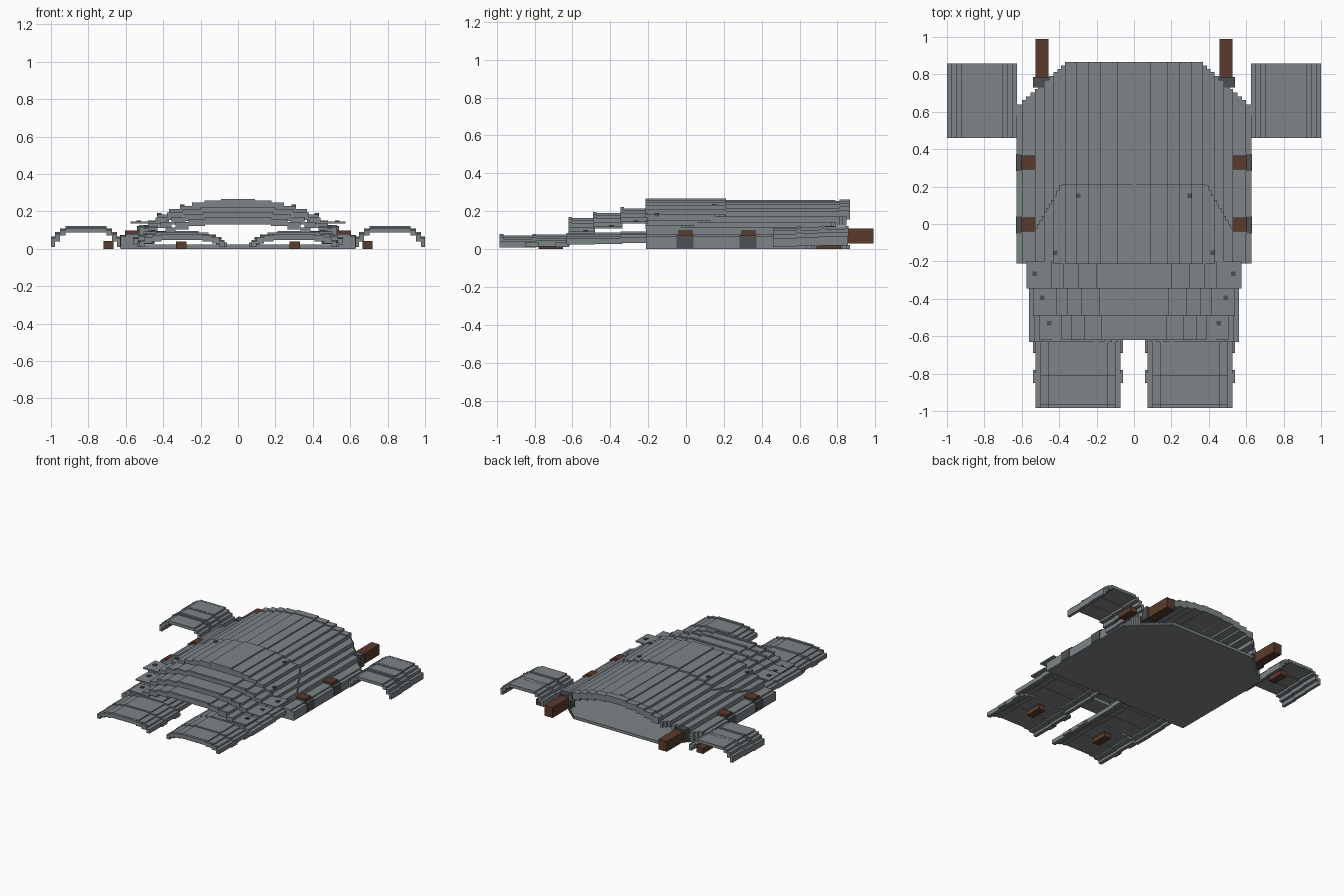
import bpy, bmesh

if "Cube" in bpy.data.objects:
    bpy.data.objects.remove(bpy.data.objects["Cube"])


def material(name, rgb):
    m = bpy.data.materials.new(name)
    m.diffuse_color = (*rgb, 1)
    m.use_nodes = True
    m.node_tree.nodes["Principled BSDF"].inputs["Base Color"].default_value = m.diffuse_color
    return m


STEEL = material("steel grey", (0.205, 0.23, 0.24))
LEATHER = material("brown leather", (0.105, 0.042, 0.025))
IRON = material("dark iron", (0.075, 0.08, 0.082))


def build(name, boxes, mat):
    """One object from boxes given as (x0, x1, y0, y1, z0, z1)."""
    bm = bmesh.new()
    for x0, x1, y0, y1, z0, z1 in boxes:
        v = [bm.verts.new((x, y, z)) for z in (z0, z1)
             for x, y in ((x0, y0), (x1, y0), (x1, y1), (x0, y1))]
        for f in ((3, 2, 1, 0), (4, 5, 6, 7), (0, 1, 5, 4),
                  (1, 2, 6, 5), (2, 3, 7, 6), (3, 0, 4, 7)):
            bm.faces.new([v[i] for i in f])
    me = bpy.data.meshes.new(name)
    bm.to_mesh(me)
    bm.free()
    me.materials.append(mat)
    ob = bpy.data.objects.new(name, me)
    bpy.context.collection.objects.link(ob)
    return ob


def both(boxes):
    """Add the mirror image of every box across x = 0."""
    return boxes + [(-b[1], -b[0], *b[2:]) for b in boxes]


def arch(steps, y0, y1, cx=0, lift=0):
    """Stepped arch: steps are (half width, bottom, top) from crown outwards."""
    boxes, inner = [], None
    for half, z0, z1 in steps:
        z0, z1 = z0 + lift, z1 + lift
        if inner is None:
            boxes.append((cx - half, cx + half, y0, y1, z0, z1))
        else:
            boxes.append((cx + inner, cx + half, y0, y1, z0, z1))
            boxes.append((cx - half, cx - inner, y0, y1, z0, z1))
        inner = half
    return boxes


def corner_y(x):
    """Rear outline with cut corners."""
    return min(0.865, 0.865 - (x - 0.36) * 0.89)


# shell columns: half width, underside, top
SHELL = [(0.09, 0.215, 0.255), (0.18, 0.205, 0.245), (0.245, 0.19, 0.235),
         (0.31, 0.175, 0.218), (0.37, 0.155, 0.2), (0.43, 0.125, 0.172),
         (0.48, 0.095, 0.14), (0.53, 0.07, 0.115), (0.6, 0.0, 0.078),
         (0.628, 0.0, 0.068)]


def stepped_columns(z_of):
    """Columns running front to back, cut finely at the rear corners."""
    boxes, x0 = [], 0.0
    for step in SHELL:
        half = step[0]
        n = max(1, round((half - x0) / 0.02)) if half > 0.36 else 1
        for i in range(n):
            a, b = x0 + (half - x0) * i / n, x0 + (half - x0) * (i + 1) / n
            boxes.append((a, b, -0.21, corner_y((a + b) / 2), *z_of(step)))
        x0 = half
    return both(boxes)


build("back_plate", stepped_columns(lambda s: (0.0, 0.022)), STEEL)
build("shell", stepped_columns(lambda s: (s[1], s[2])), STEEL)
build("shell_ridge", [(-0.012, 0.012, 0.2, 0.79, 0.25, 0.259)], STEEL)

# raised rear rim
build("rear_rim", arch([(h, a, b + 0.007) for h, a, b in SHELL[:5]], 0.812, 0.866), STEEL)

# chest overlay, flaring towards the front
chest, inner = [], 0.0
for half, z0, z1 in SHELL[:8]:
    n = 4 if half > 0.4 else 1
    for i in range(n):
        a, b = inner + (half - inner) * i / n, inner + (half - inner) * (i + 1) / n
        end = min(0.21, 0.21 - ((a + b) / 2 - 0.39) * 1.75)
        chest.append((a, b, -0.213, end, z1 - 0.01, z1 + 0.012))
    inner = half
build("chest_plate", both(chest), STEEL)

# waist lames with thin side flanges
LAMES = [(-0.345, -0.2, 0.575, 0.215), (-0.49, -0.335, 0.54, 0.19),
         (-0.62, -0.48, 0.505, 0.163)]
for i, (y0, y1, w, top) in enumerate(LAMES):
    k = w / 0.575
    steps = [(0.2 * k, top - 0.032, top), (0.3 * k, top - 0.042, top - 0.012),
             (0.38 * k, top - 0.06, top - 0.028), (0.44 * k, top - 0.08, top - 0.048),
             (w, top - 0.08, top - 0.07)]
    boxes = arch(steps, y0, y1)
    # raised front lip
    boxes += arch([(h, b - 0.01, b + 0.007) for h, a, b in steps[:3]], y0, y0 + 0.018)
    build(f"waist_lame_{i + 1}", boxes, STEEL)

# hip, thigh and leg arches
LEG = [(0.11, 0.05, 0.074), (0.16, 0.043, 0.066), (0.2, 0.032, 0.056),
       (0.227, 0.012, 0.044)]
hips, legs = [], []
for y0, y1, lift in ((-0.345, -0.2, 0.02), (-0.49, -0.335, 0.014), (-0.63, -0.48, 0.012)):
    hips += arch([(h * 1.04, a, b) for h, a, b in LEG], y0, y1, 0.325, lift)
for y0, y1, lift in ((-0.8, -0.615, 0.002), (-0.985, -0.79, -0.003)):
    legs += arch(LEG, y0, y1, 0.3, lift)
for y in (-0.81, -0.985):
    legs += arch([(h, b - 0.01, b + 0.006) for h, a, b in LEG[:3]], y, y + 0.02, 0.3)
for y in (-0.69, -0.85):
    legs += [(x, x + 0.02, y, y + 0.07, 0.012, 0.034) for x in (0.06, 0.52)]
build("hip_plates", both(hips), STEEL)
build("leg_plates", both(legs), STEEL)

# arm plates in three overlapping bands
ARM = [(0.11, 0.092, 0.115), (0.14, 0.075, 0.102), (0.165, 0.045, 0.085),
       (0.187, 0.015, 0.062)]
arms = []
for y0, y1, lift in ((0.46, 0.59, -0.005), (0.58, 0.71, 0.0), (0.7, 0.857, 0.005)):
    arms += arch(ARM, y0, y1, 0.813, lift)
for y in (0.59, 0.715, 0.84):
    arms += arch([(h, b - 0.01, b + 0.006) for h, a, b in ARM[:3]], y, y + 0.018, 0.813)
build("arm_plates", both(arms), STEEL)

# leather straps
build("shoulder_straps", both([(0.457, 0.527, 0.78, 0.99, 0.03, 0.11)]), LEATHER)
build("shoulder_clasps", both([(0.447, 0.54, 0.73, 0.785, 0.025, 0.122)]), IRON)
build("side_straps", both([(0.515, 0.605, y, y + 0.075, 0.07, 0.097)
                           for y in (-0.04, 0.292)]), LEATHER)
build("side_clasps", both([(0.6, 0.632, y, y + 0.09, 0.006, 0.075)
                           for y in (-0.05, 0.283)]), IRON)
build("arm_straps", both([(0.665, 0.72, 0.69, 0.82, 0.0, 0.042)]), LEATHER)
build("leg_straps", both([(0.275, 0.332, -0.78, -0.65, 0.0, 0.038)]), LEATHER)

# rivets
RIVETS = [(0.298, 0.15, 0.231), (0.422, -0.155, 0.185), (0.53, -0.265, 0.146),
          (0.49, -0.395, 0.121), (0.453, -0.53, 0.094)]
build("rivets", both([(x - 0.012, x + 0.012, y - 0.012, y + 0.012, z - 0.012, z + 0.006)
                      for x, y, z in RIVETS]), IRON)
